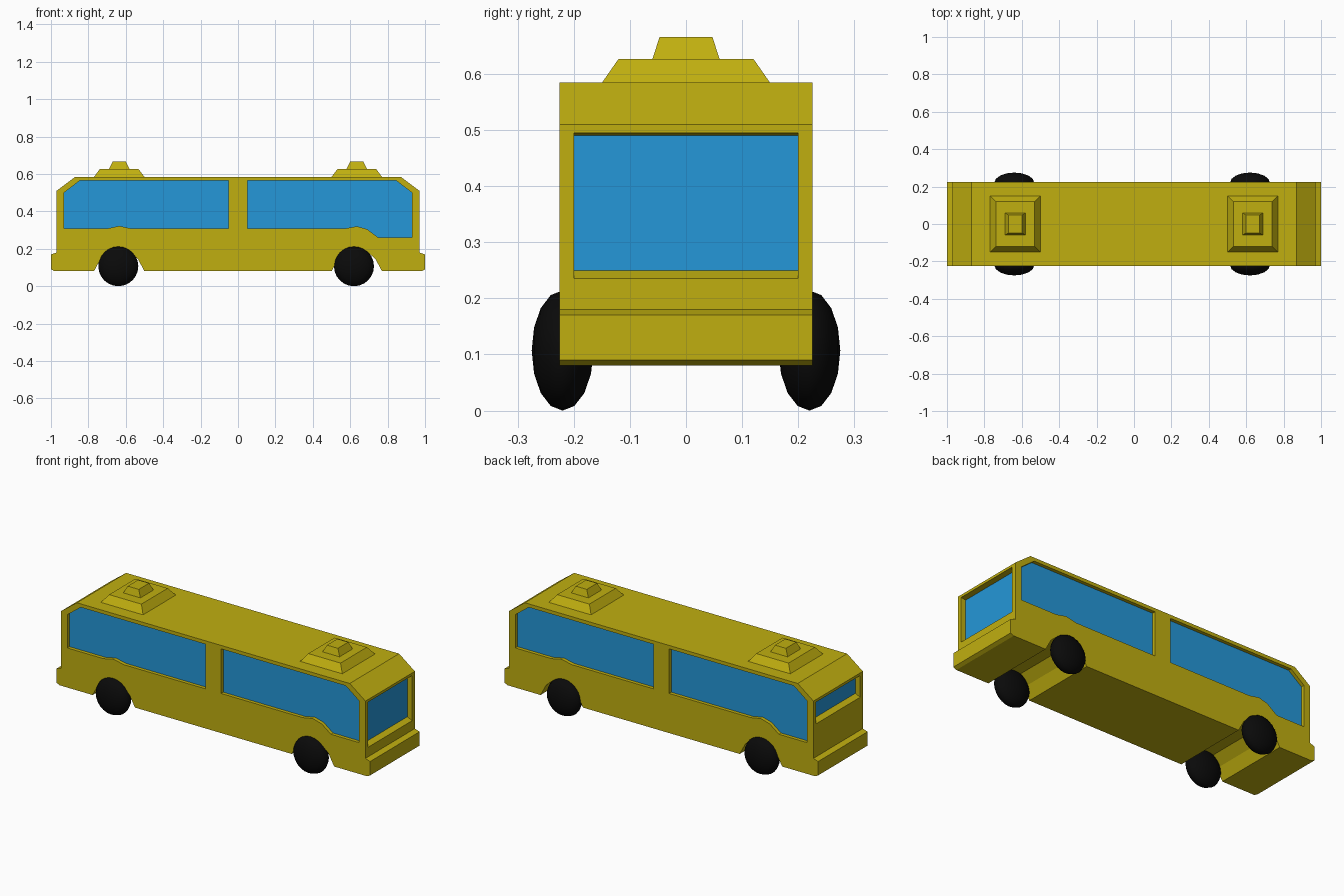
import bpy, bmesh
from mathutils import Matrix

cube = bpy.data.objects.get("Cube")
if cube:
    bpy.data.objects.remove(cube, do_unlink=True)


def material(name, color, rough=0.6):
    m = bpy.data.materials.new(name)
    m.use_nodes = True
    m.diffuse_color = (*color, 1)
    bsdf = m.node_tree.nodes["Principled BSDF"]
    bsdf.inputs["Base Color"].default_value = (*color, 1)
    bsdf.inputs["Roughness"].default_value = rough
    return m


yellow = material("body_yellow", (0.53, 0.43, 0.005))
blue = material("window_blue", (0.018, 0.31, 0.69))
black = material("tyre_black", (0.003, 0.003, 0.003))


def finish(name, bm, mats):
    bmesh.ops.recalc_face_normals(bm, faces=bm.faces)
    mesh = bpy.data.meshes.new(name)
    bm.to_mesh(mesh)
    bm.free()
    for m in mats:
        mesh.materials.append(m)
    ob = bpy.data.objects.new(name, mesh)
    bpy.context.collection.objects.link(ob)
    return ob


def prism(name, profile, y0, y1, is_glass=None):
    """Extrude an x-z profile along y; is_glass picks the glazed faces."""
    bm = bmesh.new()
    face = bm.faces.new([bm.verts.new((x, y0, z)) for x, z in profile])
    ext = bmesh.ops.extrude_face_region(bm, geom=[face])["geom"]
    moved = [v for v in ext if isinstance(v, bmesh.types.BMVert)]
    bmesh.ops.translate(bm, verts=moved, vec=(0, y1 - y0, 0))
    if is_glass:
        for f in bm.faces:
            f.material_index = int(is_glass(f.calc_center_median()))
    return finish(name, bm, [yellow, blue])


def cut(target, cutter):
    mod = target.modifiers.new("cut", "BOOLEAN")
    mod.operation = "DIFFERENCE"
    mod.solver = "EXACT"
    mod.object = cutter
    bpy.context.view_layer.objects.active = target
    bpy.ops.object.modifier_apply(modifier=mod.name)
    bpy.data.objects.remove(cutter, do_unlink=True)


# Body shell: side outline with wheel arches and bumpers
HALF = 0.225
arch = [(-0.135, 0.08), (-0.1, 0.145), (-0.05, 0.19),
        (0.05, 0.19), (0.1, 0.145), (0.135, 0.08)]
end = [(0.98, 0.08), (1, 0.09), (1, 0.17), (0.97, 0.18), (0.97, 0.51), (0.87, 0.585)]
outline = [(x + cx, z) for cx in (-0.635, 0.635) for x, z in arch]
outline += end + [(-x, z) for x, z in reversed(end)]
body = prism("body", outline, -HALF, HALF)

# Side windows: recessed, the second pane drops behind the wheel
plain_window = [(-0.93, 0.308), (-0.93, 0.5), (-0.845, 0.565), (-0.05, 0.565),
                (-0.05, 0.308), (-0.57, 0.308), (-0.635, 0.322), (-0.7, 0.308)]
drop_window = [(0.05, 0.308), (0.05, 0.565), (0.845, 0.565), (0.93, 0.5), (0.93, 0.26),
               (0.75, 0.26), (0.69, 0.305), (0.635, 0.32), (0.57, 0.308)]
DEPTH = HALF - 0.02
for side in (-1, 1):
    for shape in (plain_window, drop_window):
        pts = [(-side * x, z) for x, z in shape]
        cut(body, prism("window_cutter", pts, side * DEPTH, side * 0.4,
                        lambda c: abs(abs(c.y) - DEPTH) < 0.001))

# End windows: tall on one end, short on the other, with sloping sills
for side, sill in ((1, 0.235), (-1, 0.37)):
    pts = [(0.94, sill + 0.015), (0.94, 0.49), (0.97, 0.495),
           (1.1, 0.495), (1.1, sill), (0.97, sill)]
    cut(body, prism("window_cutter", [(side * x, z) for x, z in pts], -0.2, 0.2,
                    lambda c: abs(abs(c.x) - 0.94) < 0.001))


# Roof vents: two stacked tapered blocks
def tapered_block(name, x, z, height, base, top):
    bm = bmesh.new()
    bmesh.ops.create_cube(bm, size=2)
    for v in bm.verts:
        hx, hy = top if v.co.z > 0 else base
        v.co = (x + v.co.x * hx, v.co.y * hy, z + (height if v.co.z > 0 else 0))
    return finish(name, bm, [yellow])


for label, x in (("rear", -0.635), ("front", 0.635)):
    tapered_block(label + "_vent_base", x, 0.584, 0.043, (0.135, 0.15), (0.103, 0.12))
    tapered_block(label + "_vent_cap", x, 0.626, 0.04, (0.055, 0.06), (0.035, 0.047))

# Wheels: flattened spheres with the axle along y
for label, x in (("rear", -0.64), ("front", 0.62)):
    for hand, y in (("right", -0.22), ("left", 0.22)):
        bm = bmesh.new()
        bmesh.ops.create_uvsphere(bm, u_segments=24, v_segments=8, radius=1)
        bmesh.ops.rotate(bm, verts=bm.verts, matrix=Matrix.Rotation(1.5707963, 3, "X"))
        bmesh.ops.scale(bm, verts=bm.verts, vec=(0.107, 0.055, 0.107))
        bmesh.ops.translate(bm, verts=bm.verts, vec=(x, y, 0.107))
        for f in bm.faces:
            f.smooth = True
        finish(f"{label}_{hand}_wheel", bm, [black])
